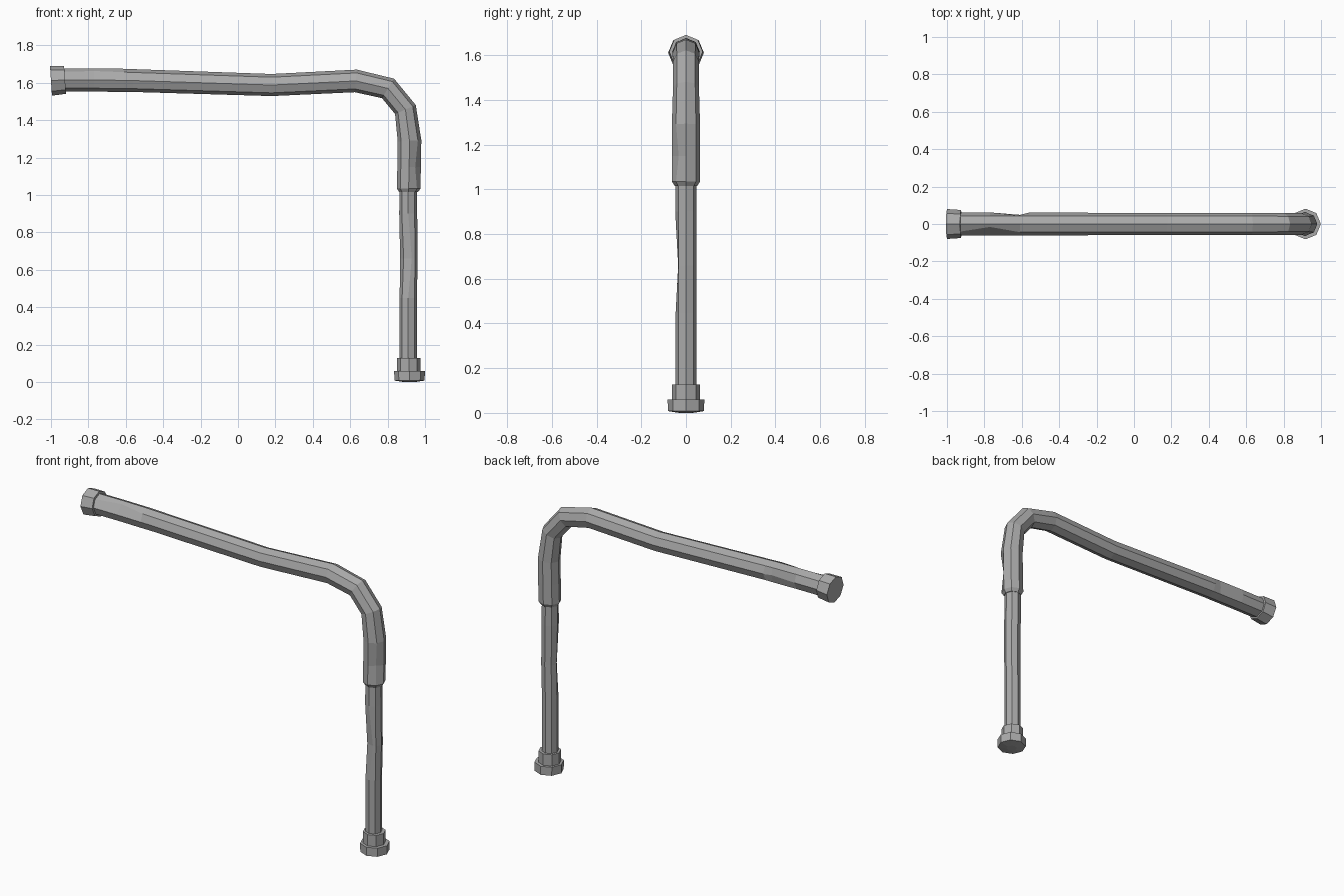
import bpy, bmesh
from math import sin, cos, pi
from mathutils import Vector

default = bpy.data.objects.get("Cube")
if default:
    bpy.data.objects.remove(default, do_unlink=True)

SIDES = 8

steel = bpy.data.materials.new("worn grey steel")
steel.use_nodes = True
GREY = (0.4, 0.4, 0.4, 1)
steel.diffuse_color = GREY
steel.node_tree.nodes["Principled BSDF"].inputs["Base Color"].default_value = GREY


def tube(name, path, dents=()):
    """Octagonal tube through (x, z, radius) points, mitred at the bends.
    Corner 0 is on the outside of the bend, corner 2 faces the back.
    Each dent is (ring, corner, offset)."""
    bm = bmesh.new()
    rings = []
    pts = [Vector((x, 0, z)) for x, z, r in path]
    for i, p in enumerate(pts):
        before = (p - pts[max(i - 1, 0)]).normalized()
        after = (pts[min(i + 1, len(pts) - 1)] - p).normalized()
        t = (before + after).normalized()
        out = Vector((t.z, 0, -t.x))
        ref = after if after.length else before
        out /= max(t.dot(ref), 0.5)
        r = path[i][2]
        ring = []
        for k in range(SIDES):
            a = 2 * pi * k / SIDES
            ring.append(bm.verts.new(p + out * r * cos(a) + Vector((0, r * sin(a), 0))))
        rings.append(ring)
    for ring, corner, offset in dents:
        rings[ring][corner].co += Vector(offset)
    for a, b in zip(rings, rings[1:]):
        for k in range(SIDES):
            n = (k + 1) % SIDES
            bm.faces.new((a[k], a[n], b[n], b[k]))
    bm.faces.new(rings[0])
    bm.faces.new(rings[-1])
    bmesh.ops.recalc_face_normals(bm, faces=bm.faces)
    mesh = bpy.data.meshes.new(name)
    bm.to_mesh(mesh)
    bm.free()
    mesh.materials.append(steel)
    obj = bpy.data.objects.new(name, mesh)
    bpy.context.collection.objects.link(obj)
    return obj


# Thin upright pipe, knocked in a little on its front
tube("lower_pipe",
     [(0.91, 0.05, 0.046), (0.91, 0.45, 0.046), (0.914, 0.66, 0.047),
      (0.91, 0.9, 0.048), (0.91, 1.03, 0.047)],
     [(2, 6, (0.015, 0.012, 0)), (2, 5, (0.005, 0.006, 0))])

# Thick pipe: sleeve, elbow and long sagging arm
tube("upper_pipe",
     [(0.912, 1.015, 0.05), (0.912, 1.035, 0.063), (0.915, 1.15, 0.063),
      (0.917, 1.29, 0.063), (0.895, 1.457, 0.058), (0.802, 1.57, 0.058),
      (0.63, 1.61, 0.06), (0.18, 1.588, 0.059), (-0.56, 1.612, 0.061),
      (-0.61, 1.613, 0.062), (-0.77, 1.615, 0.062), (-0.95, 1.615, 0.062)],
     [(2, 7, (-0.012, 0.012, 0)), (9, 2, (0, -0.013, 0)),
      (10, 7, (0, 0.028, 0.004))])

# Fittings at both ends
tube("base_collar", [(0.913, 0.05, 0.063), (0.913, 0.128, 0.063)])
tube("base_nut", [(0.917, 0, 0.03), (0.917, 0.008, 0.081), (0.917, 0.06, 0.082)])
tube("arm_end_nut", [(-0.925, 1.616, 0.075), (-1.0, 1.611, 0.08)])
